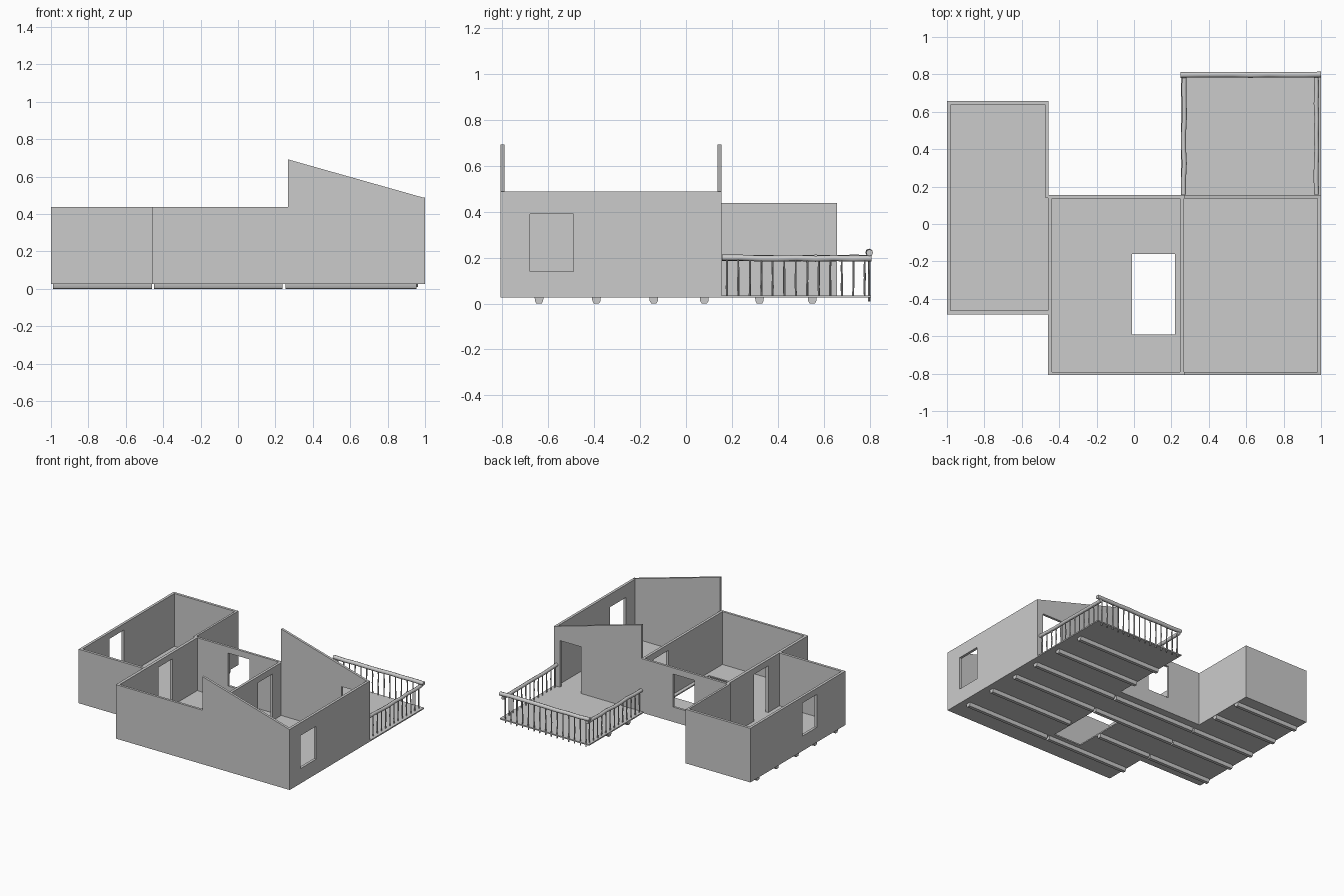
import bpy, bmesh, math, random
from mathutils import Vector

if "Cube" in bpy.data.objects:
    bpy.data.objects.remove(bpy.data.objects["Cube"])
random.seed(4)


def mesh_object(name, bm):
    bmesh.ops.recalc_face_normals(bm, faces=bm.faces)
    me = bpy.data.meshes.new(name)
    bm.to_mesh(me)
    bm.free()
    ob = bpy.data.objects.new(name, me)
    bpy.context.collection.objects.link(ob)
    return ob


def prism(name, pts, axis, a, b):
    """Extrude a 2D outline along an axis: 0 = (y,z), 1 = (x,z), 2 = (x,y)."""
    bm = bmesh.new()

    def vert(p, d):
        c = list(p)
        c.insert(axis, d)
        return bm.verts.new(c)
    lo = [vert(p, a) for p in pts]
    hi = [vert(p, b) for p in pts]
    bm.faces.new(lo)
    bm.faces.new(hi[::-1])
    n = len(pts)
    for i in range(n):
        j = (i + 1) % n
        bm.faces.new((lo[i], lo[j], hi[j], hi[i]))
    return mesh_object(name, bm)


def rect(u0, u1, v0, v1):
    return [(u0, v0), (u1, v0), (u1, v1), (u0, v1)]


def cut(ob, cutter):
    mod = ob.modifiers.new("opening", "BOOLEAN")
    mod.operation = "DIFFERENCE"
    mod.solver = "EXACT"
    mod.object = cutter
    cutter.hide_render = True
    bpy.context.view_layer.objects.active = ob
    bpy.ops.object.modifier_apply(modifier=mod.name)
    bpy.data.objects.remove(cutter, do_unlink=True)


def wall(name, pts, axis, a, b, opening=None):
    ob = prism(name, pts, axis, a, b)
    if opening:
        cut(ob, prism("cutter", rect(*opening), axis, a - 0.05, b + 0.05))
    return ob


def log(name, p, q, r, wobble=0.0, rings=1, sides=8):
    """Round pole from p to q with slightly uneven rings."""
    p, q = Vector(p), Vector(q)
    rot = (q - p).to_track_quat("Z", "Y")
    bm = bmesh.new()
    loops = []
    for k in range(rings + 1):
        off = Vector([random.uniform(-wobble, wobble) for _ in range(3)])
        c = p.lerp(q, k / rings) + off
        loops.append([bm.verts.new(c + rot @ Vector((
            r * math.cos(2 * math.pi * i / sides),
            r * math.sin(2 * math.pi * i / sides), 0))) for i in range(sides)])
    for l0, l1 in zip(loops, loops[1:]):
        for i in range(sides):
            j = (i + 1) % sides
            bm.faces.new((l0[i], l0[j], l1[j], l1[i]))
    bm.faces.new(loops[0][::-1])
    bm.faces.new(loops[-1])
    return mesh_object(name, bm)


F, H = 0.027, 0.437          # wall base and wall top
DOOR, SILL, HEAD = 0.036, 0.14, 0.39
FT = 0.036                   # floor top

# Floors
prism("side_room_floor", rect(-0.995, -0.46, -0.478, 0.655), 2, F, FT)
floor = prism("main_floor", rect(-0.455, 0.995, -0.805, 0.15), 2, F, FT)
cut(floor, prism("cutter", rect(-0.01, 0.22, -0.59, -0.16), 2, -0.1, 0.1))
prism("deck_floor", rect(0.25, 1.0, 0.15, 0.805), 2, F, FT)

# Side room walls
T = 0.02
wall("side_room_left_wall", rect(-0.483, 0.657, F, H), 0, -1, -1 + T, (-0.14, 0.03, SILL, HEAD))
wall("side_room_front_wall", rect(-1, -0.45, F, H), 1, -0.483, -0.483 + T)
wall("side_room_back_wall", rect(-1, -0.457, F, H), 1, 0.657 - T, 0.657)
wall("side_room_right_wall", rect(0.14, 0.657, F, H), 0, -0.473, -0.457)

# Main block walls, with sloped gables over the right-hand room
gable = [(-0.457, F), (1, F), (1, 0.485), (0.267, 0.692), (0.267, H), (-0.457, H)]
wall("front_wall", gable, 1, -0.808, -0.79)
back = wall("back_wall", gable, 1, 0.137, 0.155, (-0.18, 0.0, SILL, HEAD))
cut(back, prism("cutter", rect(0.775, 0.95, DOOR, HEAD), 1, 0.0, 0.3))
wall("shared_wall", rect(-0.808, 0.155, F, H), 0, -0.46, -0.438, (-0.33, -0.16, DOOR, HEAD))
wall("divider_wall", rect(-0.8, 0.15, F, H), 0, 0.247, 0.267, (-0.14, 0.035, DOOR, HEAD))
wall("right_wall", rect(-0.808, 0.155, F, 0.487), 0, 0.98, 1.0, (-0.68, -0.49, SILL, HEAD))


# Floor joists, rounded on the underside
def joist(y, x0, x1):
    prof = [(y - 0.019, 0.029), (y - 0.018, 0.012), (y - 0.012, 0.001), (y, 0.0),
            (y + 0.012, 0.001), (y + 0.018, 0.012), (y + 0.019, 0.029)]
    prism("floor_joist", prof, 0, x0, x1)


for y in (-0.64, -0.39, -0.14, 0.08, 0.32, 0.55):
    if y > -0.48:
        joist(y, -0.99, -0.46)
    if y < 0.15:
        if y == -0.39:
            joist(y, -0.45, -0.012)
        else:
            joist(y, -0.45, 0.238)
    joist(y, 0.255, 0.955)

# Deck railing: side rails, higher back rail and balusters
for name, x in (("left", 0.267), ("right", 0.975)):
    log(name + "_rail", (x, 0.16, 0.198), (x, 0.805, 0.198), 0.013, 0.003, 8)
    for k in range(13):
        y = 0.178 + k * 0.05
        log(name + "_baluster", (x, y, 0.03), (x, y, 0.195), 0.0045, 0.0015, 4, 6)
log("back_rail", (0.247, 0.798, 0.222), (1.0, 0.798, 0.222), 0.015, 0.002, 8)
for k in range(15):
    x = 0.28 + k * 0.0485
    log("back_baluster", (x, 0.798, 0.01), (x, 0.798, 0.22), 0.0045, 0.0015, 4, 6)

# Smooth the round timber only
for ob in bpy.data.objects:
    if "rail" in ob.name or "baluster" in ob.name or "joist" in ob.name:
        bpy.ops.object.select_all(action="DESELECT")
        ob.select_set(True)
        bpy.context.view_layer.objects.active = ob
        bpy.ops.object.shade_smooth_by_angle(angle=math.radians(50))
